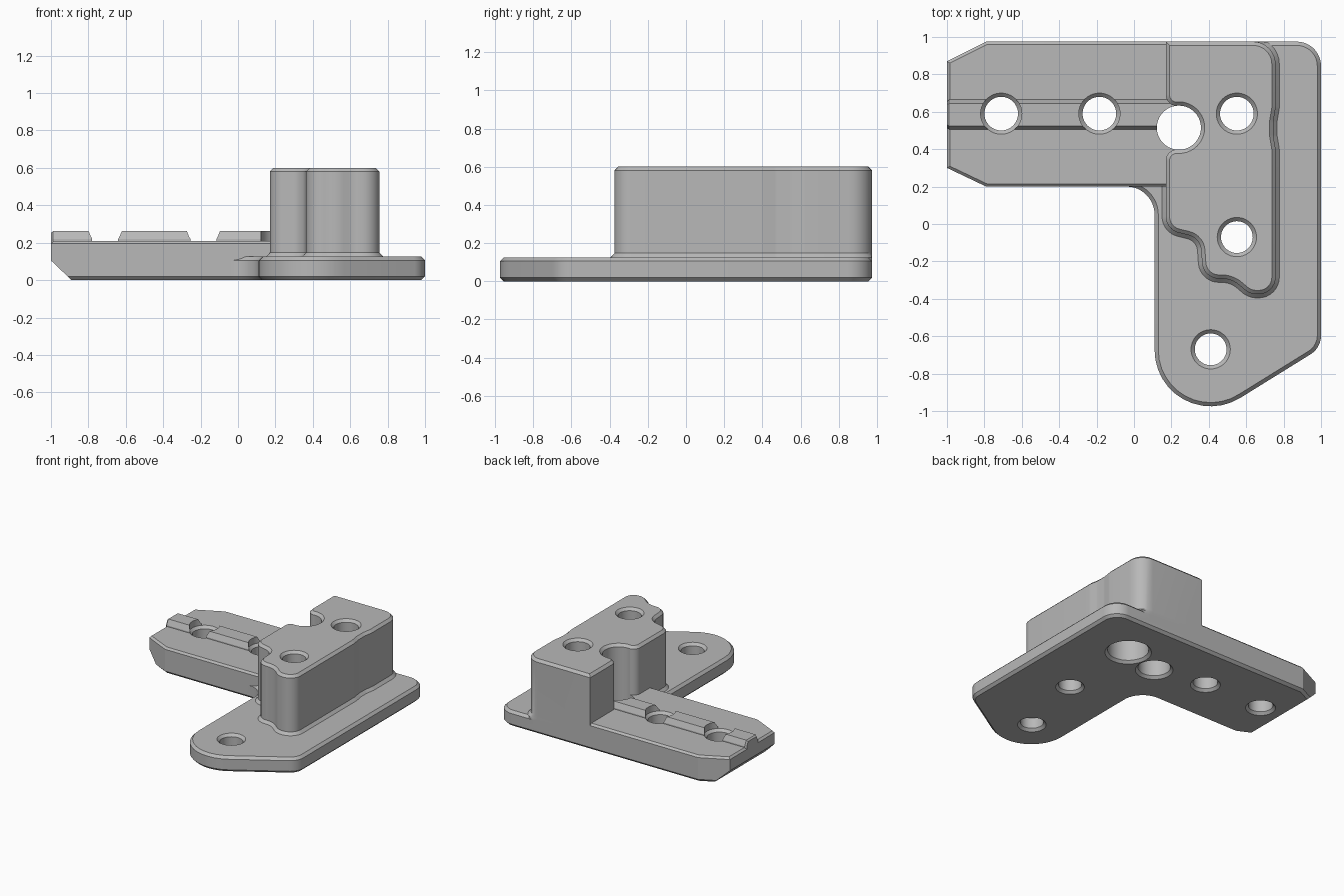
import bpy, bmesh, math
from mathutils import Vector, Matrix

cube = bpy.data.objects.get("Cube")
if cube:
    bpy.data.objects.remove(cube, do_unlink=True)

grey = bpy.data.materials.new("plain grey")
grey.use_nodes = True
grey.diffuse_color = (0.48, 0.48, 0.48, 1)
grey.node_tree.nodes["Principled BSDF"].inputs["Base Color"].default_value = (0.48, 0.48, 0.48, 1)


def rounded(corners, steps=8):
    """Polygon from (x, y, radius) corners, with each corner filleted."""
    out = []
    for i, (x, y, r) in enumerate(corners):
        p = Vector((x, y))
        if r == 0:
            out.append(p)
            continue
        a = (Vector(corners[i - 1][:2]) - p).normalized()
        b = (Vector(corners[(i + 1) % len(corners)][:2]) - p).normalized()
        half = a.angle(b) / 2
        centre = p + (a + b).normalized() * r / math.sin(half)
        start = p + a * r / math.tan(half) - centre
        end = p + b * r / math.tan(half) - centre
        turn = math.atan2(start.cross(end), start.dot(end))
        out += [centre + Matrix.Rotation(turn * k / steps, 2) @ start
                for k in range(steps + 1)]
    return out


def circle(x, y, r, n=40):
    return [Vector((x + r * math.cos(k * math.tau / n), y + r * math.sin(k * math.tau / n)))
            for k in range(n)]


def inset(points, d):
    """Move every edge of a counter-clockwise outline inward by d."""
    out = []
    for i, p in enumerate(points):
        e1 = (p - points[i - 1]).normalized()
        e2 = (points[(i + 1) % len(points)] - p).normalized()
        n1, n2 = Vector((-e1.y, e1.x)), Vector((-e2.y, e2.x))
        out.append(p + (n1 + n2) * d / (1 + n1.dot(n2)))
    return out


def prism(name, outline, levels, axes=None, back=9):
    """Stack inset copies of an outline at (height, inset) levels."""
    bm = bmesh.new()
    rings = [[bm.verts.new((p.x, min(p.y, back), z)) for p in inset(outline, d)]
             for z, d in levels]
    n = len(outline)
    bm.faces.new(rings[0][::-1])
    bm.faces.new(rings[-1])
    for low, high in zip(rings, rings[1:]):
        for k in range(n):
            m = (k + 1) % n
            bm.faces.new((low[k], low[m], high[m], high[k]))
    if axes:
        bm.transform(axes)
    mesh = bpy.data.meshes.new(name)
    bm.to_mesh(mesh)
    bm.free()
    mesh.materials.append(grey)
    ob = bpy.data.objects.new(name, mesh)
    bpy.context.collection.objects.link(ob)
    return ob


# Base plate with a rounded toe and a filleted inner corner
plate = prism("bracket", rounded([
    (1, .975, .13), (-.08, .975, 0), (-.08, .2, 0), (.11, .2, .15),
    (.11, -1.214, .3), (1, -.662, .12)], 12),
    [(0, .02), (.02, 0), (.105, 0), (.125, .02)])

# Thicker side arm
arm = prism("arm", rounded([
    (-1, .87, 0), (-1, .3, 0), (-.79, .2, 0), (.3, .2, 0), (.3, .975, 0), (-.79, .975, 0)]),
    [(0, .02), (.02, 0), (.195, 0), (.21, .015)])

# Raised guide ridge along the arm
along_x = Matrix(((0, 0, 1, 0), (1, 0, 0, 0), (0, 1, 0, 0), (0, 0, 0, 1)))
ridge = prism("ridge", rounded([
    (.505, .15, 0), (.665, .15, 0), (.665, .22, 0),
    (.645, .262, 0), (.525, .262, 0), (.505, .22, 0)]),
    [(-1, .01), (-.988, 0), (.28, 0)], along_x)

# Tall block with a wavy front and a flared foot
tower = prism("tower", rounded([
    (.757, .975, .12), (.17, .975, 0), (.17, .65, .06), (.25, .62, 0),
    (.25, .41, 0), (.17, .38, .06), (.17, -.03, .09), (.355, -.075, .09),
    (.37, -.295, .09), (.52, -.29, .15), (.62, -.375, .1), (.757, -.375, .09),
    (.757, .4, .1), (.745, .47, .1), (.745, .55, .1), (.757, .62, .1)]),
    [(.05, -.02), (.125, -.02), (.147, 0), (.58, 0), (.6, .02)], back=.975)


# Bolt holes, chamfered at both ends
def hole(x, y, r, top):
    return prism("hole_cutter", circle(x, y, r),
                 [(-.1, -.02), (0, -.02), (.02, 0), (top - .02, 0), (top, -.02), (top + .2, -.02)])


cutters = [hole(*h) for h in [
    (-.71, .59, .09, .21), (-.185, .59, .09, .21), (.24, .515, .118, .6),
    (.55, .59, .09, .6), (.55, -.07, .085, .6), (.41, -.67, .085, .125)]]

# Wide recess under the corner hole
cutters.append(prism("recess_cutter", circle(.55, .59, .15),
                     [(-.1, -.02), (0, -.02), (.02, 0), (.3, 0)]))

# Sloped underside at the arm tip
along_y = Matrix(((1, 0, 0, 0), (0, 0, -1, 0), (0, 1, 0, 0), (0, 0, 0, 1)))
cutters.append(prism("tip_cutter", rounded([
    (-1.1, .2, 0), (-1.1, -.2, 0), (-.68, -.2, 0)]), [(-1.2, 0), (1.2, 0)], along_y))

# Merge the solids, then cut
bpy.context.view_layer.objects.active = plate
for ob, mode in [(o, "UNION") for o in (arm, ridge, tower)] + [(c, "DIFFERENCE") for c in cutters]:
    mod = plate.modifiers.new("merge", "BOOLEAN")
    mod.object, mod.operation, mod.solver = ob, mode, "EXACT"
    bpy.ops.object.modifier_apply(modifier=mod.name)
    bpy.data.objects.remove(ob, do_unlink=True)

bpy.ops.object.select_all(action="DESELECT")
plate.select_set(True)
bpy.ops.object.shade_smooth_by_angle(angle=math.radians(25))
